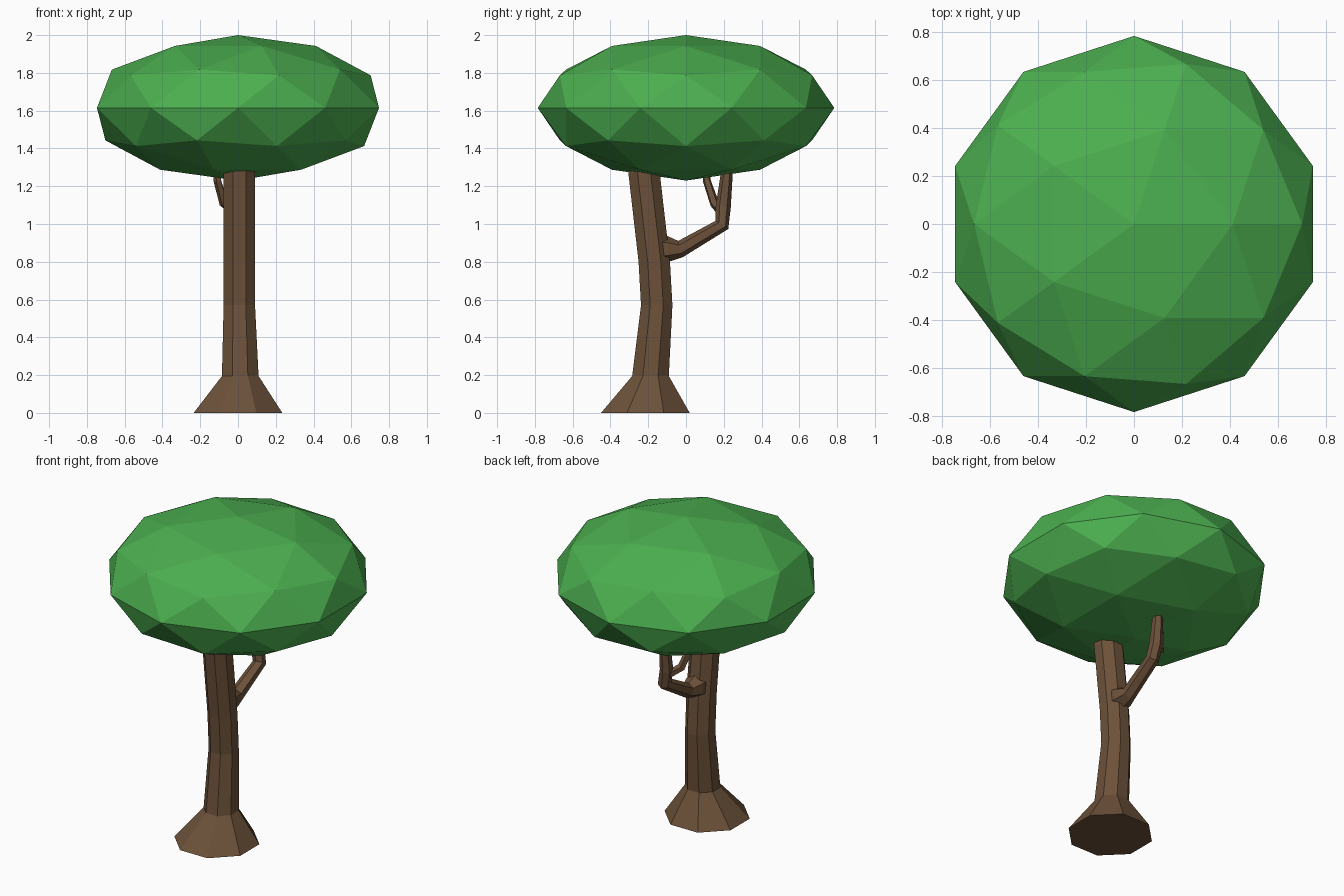
import bpy, bmesh
from math import cos, sin, tau
from mathutils import Vector

cube = bpy.data.objects.get("Cube")
if cube:
    bpy.data.objects.remove(cube)


def material(name, color):
    m = bpy.data.materials.new(name)
    m.use_nodes = True
    m.diffuse_color = color
    m.node_tree.nodes["Principled BSDF"].inputs["Base Color"].default_value = color
    return m


def finish(name, bm, mat):
    mesh = bpy.data.meshes.new(name)
    bmesh.ops.recalc_face_normals(bm, faces=bm.faces)
    bm.to_mesh(mesh)
    bm.free()
    mesh.materials.append(mat)
    obj = bpy.data.objects.new(name, mesh)
    bpy.context.collection.objects.link(obj)
    return obj


def limb(name, path, sides, mat, level=False):
    """Faceted tube through (x, y, z, radius) stations; level keeps the rings horizontal."""
    bm = bmesh.new()
    points = [Vector(p[:3]) for p in path]
    rings = []
    for i, p in enumerate(points):
        along = Vector((0, 0, 1))
        if not level:
            before = (p - points[i - 1]).normalized() if i else Vector()
            after = (points[i + 1] - p).normalized() if i + 1 < len(points) else Vector()
            along = (before + after).normalized()
        side = Vector((1, 0, 0))
        side = (side - along * side.dot(along)).normalized()
        up = along.cross(side)
        ring = []
        for k in range(sides):
            a = tau * (k + 0.5) / sides
            ring.append(bm.verts.new(p + path[i][3] * (side * cos(a) + up * sin(a))))
        rings.append(ring)
    for low, high in zip(rings, rings[1:]):
        for k in range(sides):
            n = (k + 1) % sides
            bm.faces.new((low[k], low[n], high[n], high[k]))
    bm.faces.new(rings[0][::-1])
    bm.faces.new(rings[-1])
    return finish(name, bm, mat)


bark = material("bark brown", (0.150, 0.083, 0.042, 1))
leaf = material("leaf green", (0.072, 0.429, 0.08, 1))

# Flared trunk with a gentle lean
limb("trunk", [(0, -0.215, 0, 0.254), (0.012, -0.188, 0.195, 0.105),
               (0.007, -0.155, 0.57, 0.09), (0.007, -0.168, 0.8, 0.09),
               (0.007, -0.222, 1.27, 0.09), (0.007, -0.24, 1.42, 0.088)], 8, bark, level=True)

# Bent side branch and its twig
limb("branch", [(0.007, -0.16, 0.865, 0.075), (0.007, -0.1, 0.868, 0.07),
                (0.01, -0.03, 0.867, 0.045), (0.02, 0.19, 0.995, 0.04),
                (0.0, 0.197, 1.09, 0.04), (0.0, 0.215, 1.26, 0.032),
                (0.0, 0.22, 1.4, 0.025)], 6, bark)
limb("twig", [(-0.01, 0.19, 1.06, 0.025), (-0.075, 0.15, 1.11, 0.025),
              (-0.108, 0.11, 1.23, 0.022), (-0.115, 0.1, 1.38, 0.015)], 5, bark)

# Flattened faceted canopy
bm = bmesh.new()
bmesh.ops.create_icosphere(bm, subdivisions=2, radius=1)
bmesh.ops.scale(bm, vec=(0.785, 0.785, 0.385), verts=bm.verts)
canopy = finish("canopy", bm, leaf)
canopy.location = (0, 0, 1.615)
